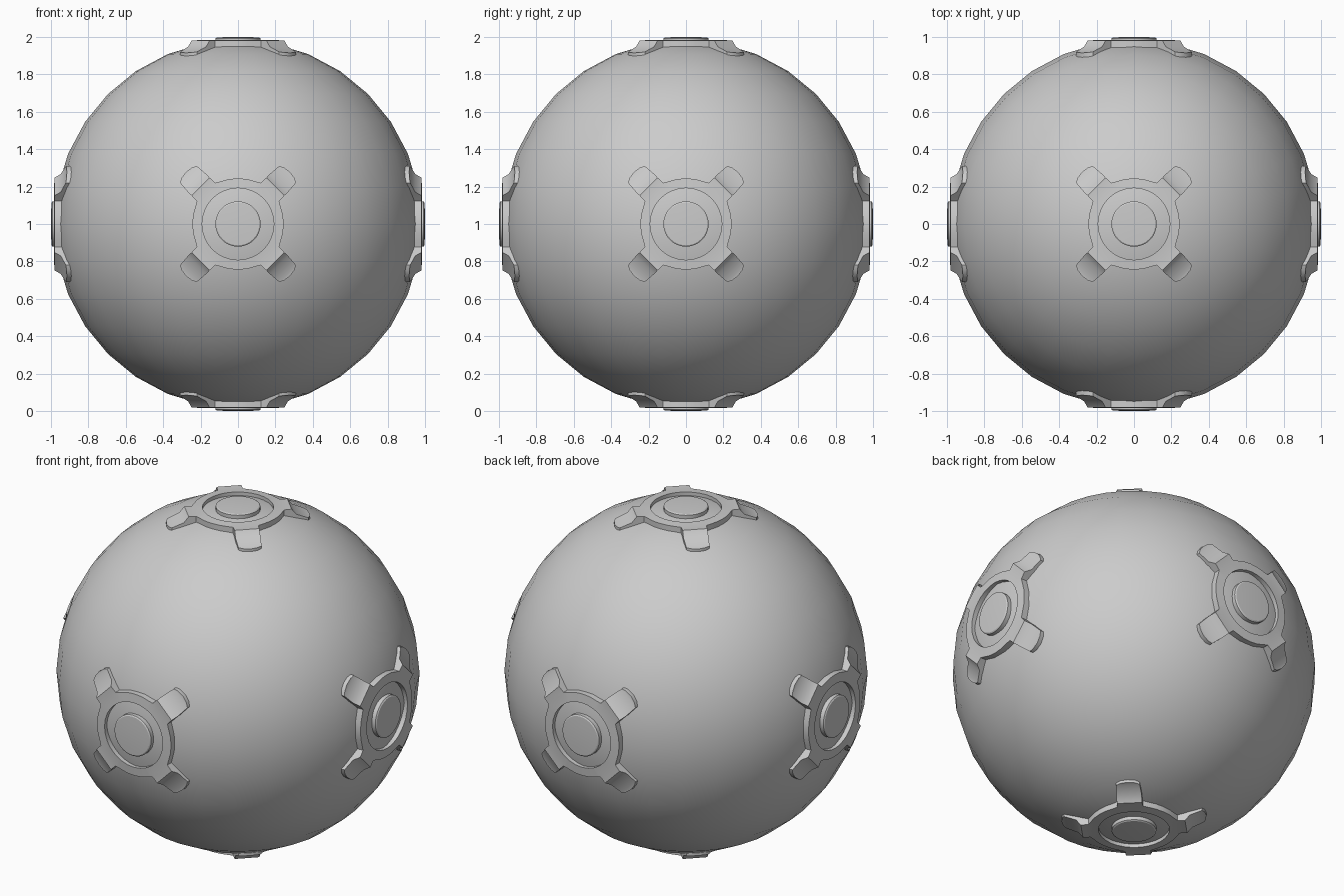
import bpy, bmesh, math
from mathutils import Vector, Matrix

if "Cube" in bpy.data.objects:
    bpy.data.objects.remove(bpy.data.objects["Cube"])

grey = bpy.data.materials.new("light_grey")
grey.diffuse_color = (0.6, 0.6, 0.6, 1)
grey.use_nodes = True
grey.node_tree.nodes["Principled BSDF"].inputs["Base Color"].default_value = grey.diffuse_color
CENTRE = Matrix.Translation((0, 0, 1))


def finish(bm, name, matrix, angle=30):
    bmesh.ops.remove_doubles(bm, verts=bm.verts, dist=0.0005)
    bmesh.ops.recalc_face_normals(bm, faces=bm.faces)
    me = bpy.data.meshes.new(name)
    bm.to_mesh(me)
    bm.free()
    me.materials.append(grey)
    ob = bpy.data.objects.new(name, me)
    ob.matrix_world = matrix
    bpy.context.collection.objects.link(ob)
    bpy.ops.object.select_all(action='DESELECT')
    ob.select_set(True)
    bpy.context.view_layer.objects.active = ob
    bpy.ops.object.shade_smooth_by_angle(angle=math.radians(angle))


# main ball
bm = bmesh.new()
bmesh.ops.create_uvsphere(bm, u_segments=32, v_segments=16, radius=0.983)
finish(bm, "ball", CENTRE)


def add_bracket(name, matrix):
    """Raised ring with four bent legs, lying around +z of the ball."""
    bm = bmesh.new()

    def face(pts):
        bm.faces.new([bm.verts.new(p) for p in pts])

    def inner(a):
        return Vector((0.192 * math.cos(a), 0.192 * math.sin(a), 0.985))

    def at(x, y, z):
        return Vector((x, y, z))

    mirror = lambda p: Vector((p.y, p.x, p.z))
    base_a = math.atan2(0.122, 0.22)
    for q in range(4):
        start = len(bm.verts)
        # ring between the legs
        gap = [-base_a, -0.42, -0.2, 0, 0.2, 0.42, base_a]
        rad = [0.2516, 0.247, 0.245, 0.244, 0.245, 0.247, 0.2516]
        out = [at(r * math.cos(a), r * math.sin(a), 0.98) for a, r in zip(gap, rad)]
        for i in range(6):
            face([inner(gap[i]), out[i], out[i + 1], inner(gap[i + 1])])
        # ring at the root of the leg
        n = 4
        arc = [base_a + (math.pi / 2 - 2 * base_a) * i / n for i in range(n + 1)]
        root = out[-1]
        roots = [root.lerp(mirror(root), i / n) for i in range(n + 1)]
        for i in range(n):
            face([inner(arc[i]), roots[i], roots[i + 1], inner(arc[i + 1])])
        # leg, bending down to the ball
        rows = [root, at(0.248, 0.152, 0.981), at(0.267, 0.17, 0.948), at(0.31, 0.22, 0.92)]
        for a, b in zip(rows, rows[1:]):
            if a is root:
                face(roots[::-1] + [a, b, mirror(b)][1:])
            else:
                face([a, b, mirror(b), mirror(a)])
        tip = rows[-1]
        face([tip, at(0.302, 0.246, 0.917), at(0.278, 0.278, 0.915),
              at(0.246, 0.302, 0.917), mirror(tip)])
        bm.verts.ensure_lookup_table()
        bmesh.ops.rotate(bm, verts=bm.verts[start:], cent=(0, 0, 0),
                         matrix=Matrix.Rotation(q * math.pi / 2, 3, 'Z'))
    bmesh.ops.remove_doubles(bm, verts=bm.verts, dist=0.0005)
    # thickness, sinking into the ball
    ext = bmesh.ops.extrude_face_region(bm, geom=bm.faces[:], use_keep_orig=True)
    low = [v for v in ext["geom"] if isinstance(v, bmesh.types.BMVert)]
    bmesh.ops.translate(bm, verts=low, vec=(0, 0, -0.055))
    finish(bm, name, matrix, 35)


def add_button(name, matrix):
    """Round, slightly domed centre button."""
    bm = bmesh.new()
    profile = [(0.121, 0.95), (0.121, 0.992), (0.114, 0.997), (0.06, 0.9995)]
    n = 32
    loops = [[bm.verts.new((r * math.cos(2 * math.pi * i / n),
                            r * math.sin(2 * math.pi * i / n), z)) for i in range(n)]
             for r, z in profile]
    for a, b in zip(loops, loops[1:]):
        for i in range(n):
            bm.faces.new((a[i], a[(i + 1) % n], b[(i + 1) % n], b[i]))
    top = bm.verts.new((0, 0, 1))
    for i in range(n):
        bm.faces.new((loops[-1][i], loops[-1][(i + 1) % n], top))
    bm.faces.new(loops[0][::-1])
    finish(bm, name, matrix)


# one bracket and button on each of the six sides
sides = {"top": (0, 'X'), "bottom": (180, 'X'), "front": (90, 'X'),
         "back": (-90, 'X'), "right": (90, 'Y'), "left": (-90, 'Y')}
for side, (deg, axis) in sides.items():
    m = CENTRE @ Matrix.Rotation(math.radians(deg), 4, axis)
    add_bracket(side + "_bracket", m)
    add_button(side + "_button", m)
